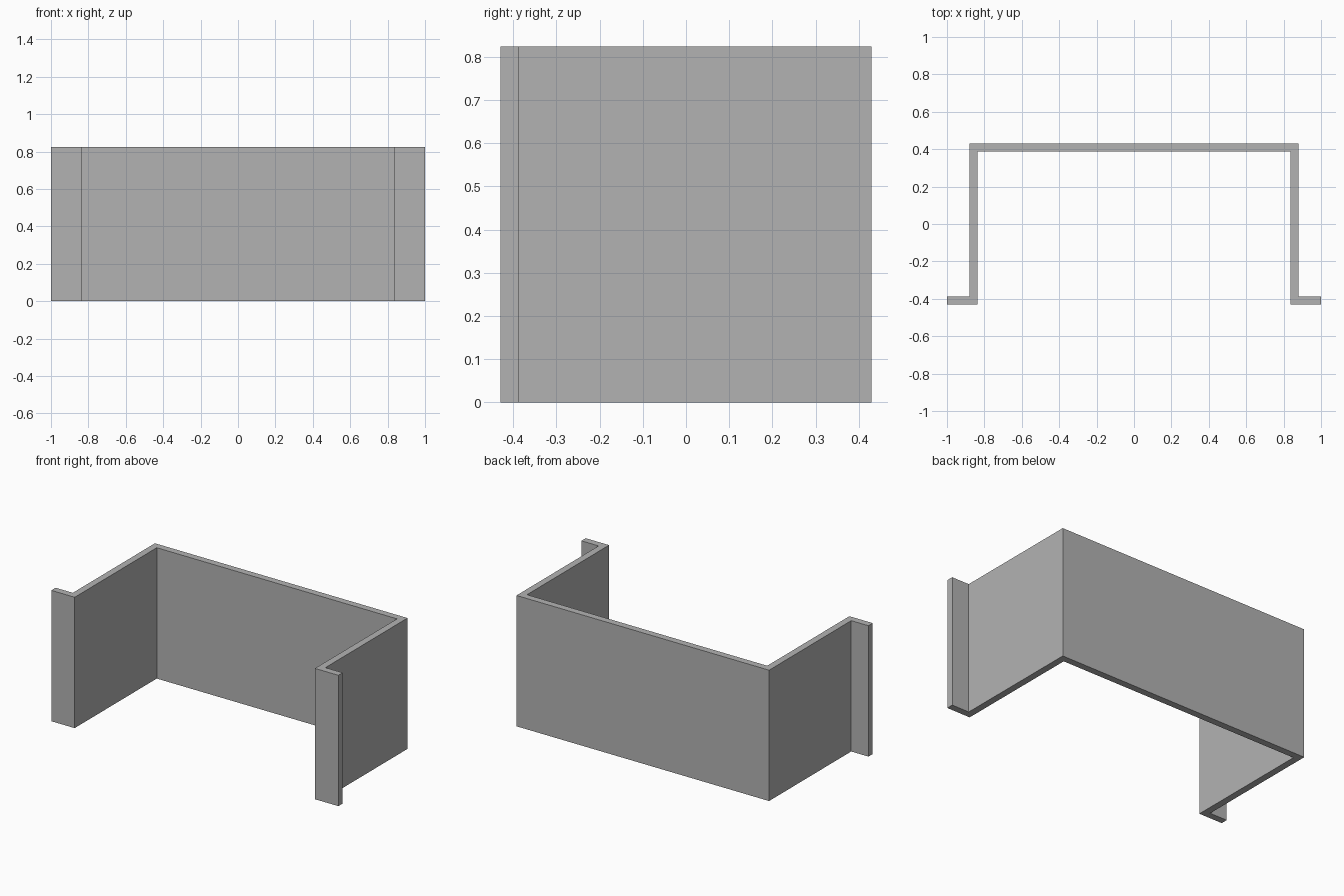
import bpy
import bmesh

cube = bpy.data.objects.get("Cube")
if cube:
    bpy.data.objects.remove(cube, do_unlink=True)

HEIGHT = 0.824
HALF_DEPTH = 0.43
THICK = 0.043
OUTER_X = 0.88            # outer face of the side walls
INNER_X = OUTER_X - THICK
FLANGE_X = 1.0            # tip of the front flanges

# Plain grey material
grey = bpy.data.materials.new("plain_grey")
grey.use_nodes = True
colour = (0.45, 0.45, 0.45, 1)
grey.diffuse_color = colour
grey.node_tree.nodes["Principled BSDF"].inputs["Base Color"].default_value = colour

# Left half of the hat-shaped section, from the back wall round to the inside
half = [
    (OUTER_X, HALF_DEPTH),
    (OUTER_X, THICK - HALF_DEPTH),
    (FLANGE_X, THICK - HALF_DEPTH),
    (FLANGE_X, -HALF_DEPTH),
    (INNER_X, -HALF_DEPTH),
    (INNER_X, HALF_DEPTH - THICK),
]
outline = half + [(-x, y) for x, y in reversed(half)]

# Extrude the section upward into the bracket
bm = bmesh.new()
base = bm.faces.new([bm.verts.new((x, y, 0)) for x, y in outline])
walls = bmesh.ops.extrude_face_region(bm, geom=[base], use_keep_orig=True)
top = [v for v in walls["geom"] if isinstance(v, bmesh.types.BMVert)]
bmesh.ops.translate(bm, verts=top, vec=(0, 0, HEIGHT))
bmesh.ops.recalc_face_normals(bm, faces=bm.faces)

mesh = bpy.data.meshes.new("flanged_bracket")
bm.to_mesh(mesh)
bm.free()
mesh.materials.append(grey)
bracket = bpy.data.objects.new("flanged_bracket", mesh)
bpy.context.collection.objects.link(bracket)
